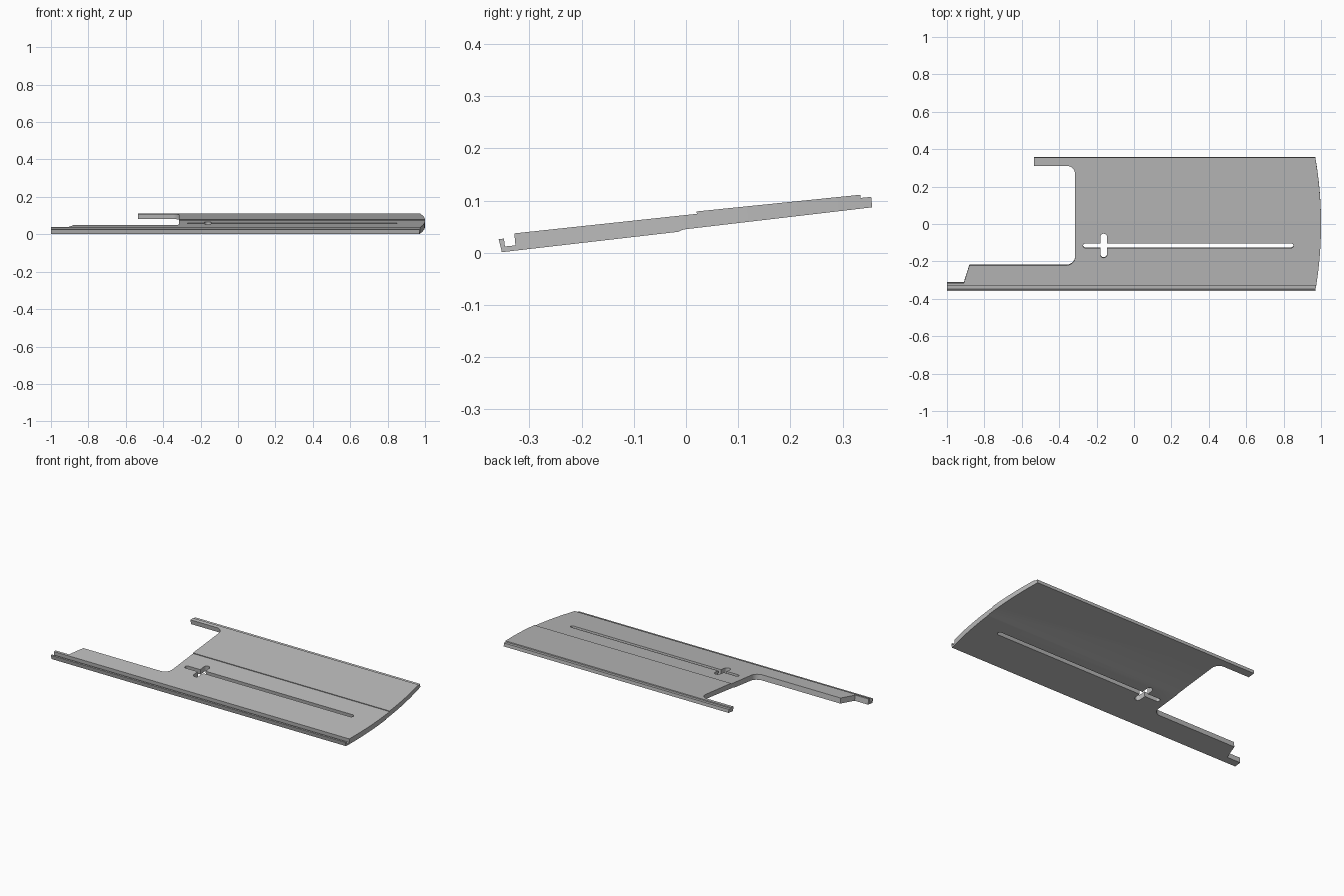
import bpy
import bmesh
from math import atan, cos, sin, pi, radians
from mathutils import Matrix, Vector

cube = bpy.data.objects.get("Cube")
if cube:
    bpy.data.objects.remove(cube, do_unlink=True)

TILT = atan(0.12)
PIVOT = Vector((0, 0, 0.056))

grey = bpy.data.materials.new("plain_grey")
grey.use_nodes = True
colour = (0.5, 0.5, 0.5, 1)
grey.diffuse_color = colour
grey.node_tree.nodes["Principled BSDF"].inputs["Base Color"].default_value = colour


def prism(name, points, sweep):
    """Extrude a closed loop of 3D points along a sweep vector."""
    bm = bmesh.new()
    face = bm.faces.new([bm.verts.new(p) for p in points])
    new = bmesh.ops.extrude_face_region(bm, geom=[face])["geom"]
    bmesh.ops.translate(bm, vec=sweep, verts=[v for v in new if isinstance(v, bmesh.types.BMVert)])
    bmesh.ops.recalc_face_normals(bm, faces=bm.faces)
    mesh = bpy.data.meshes.new(name)
    bm.to_mesh(mesh)
    bm.free()
    mesh.materials.append(grey)
    obj = bpy.data.objects.new(name, mesh)
    bpy.context.collection.objects.link(obj)
    return obj


def arc(cx, cy, r, start, end, steps=8):
    """Points along an arc, angles in degrees."""
    angles = [radians(start + (end - start) * i / steps) for i in range(steps + 1)]
    return [(cx + r * cos(a), cy + r * sin(a)) for a in angles]


def plan_cutter(name, outline):
    """A prism that stands square to the sloping plate."""
    obj = prism(name, [(x, y, -0.2) for x, y in outline], Vector((0, 0, 0.4)))
    obj.data.transform(Matrix.Translation(PIVOT) @ Matrix.Rotation(TILT, 4, 'X'))
    obj.hide_render = True
    return obj


def cut(target, cutter, operation):
    mod = target.modifiers.new("cut", 'BOOLEAN')
    mod.object = cutter
    mod.operation = operation
    mod.solver = 'EXACT'
    bpy.context.view_layer.objects.active = target
    bpy.ops.object.modifier_apply(modifier=mod.name)
    bpy.data.objects.remove(cutter, do_unlink=True)


# Sloping cross-section: front channel and lip, mid step, rear rebate
profile = [
    (-0.353, 0.001), (-0.359, 0.026), (-0.349, 0.027), (-0.347, 0.012),
    (-0.327, 0.014), (-0.329, 0.037), (0.021, 0.0745), (0.02, 0.079),
    (0.334, 0.111), (0.335, 0.105), (0.355, 0.107), (0.357, 0.087),
    (-0.005, 0.0445), (-0.015, 0.040),
]
plate = prism("sloping_plate", [(-1, y, z) for y, z in profile], Vector((2, 0, 0)))

# Plan outline: two arms, rounded notch and bowed end
end_ys = [0.4 - 0.8 * i / 32 for i in range(33)]
outline = [(-1.1, -0.4), (-1.1, -0.315), (-0.91, -0.315), (-0.88, -0.22)]
outline += arc(-0.36, -0.175, 0.045, -90, 0)
outline += arc(-0.36, 0.27, 0.045, 0, 90)
outline += [(-0.535, 0.315), (-0.535, 0.4)]
outline += [(1 - 0.03 * (y / 0.355) ** 2, y) for y in end_ys]
cut(plate, plan_cutter("outline_cutter", outline), 'INTERSECT')

# Long guide slot and short cross slot, both round-ended
long_slot = arc(-0.26, -0.115, 0.0125, 90, 270) + arc(0.84, -0.115, 0.0125, -90, 90)
cut(plate, plan_cutter("long_slot_cutter", long_slot), 'DIFFERENCE')
cross_slot = arc(-0.162, -0.068, 0.018, 0, 180) + arc(-0.162, -0.162, 0.018, 180, 360)
cut(plate, plan_cutter("cross_slot_cutter", cross_slot), 'DIFFERENCE')

# Smooth the rounded corners and bowed end, keep the edges sharp
plate.select_set(True)
bpy.context.view_layer.objects.active = plate
bpy.ops.object.shade_smooth_by_angle(angle=radians(20))
